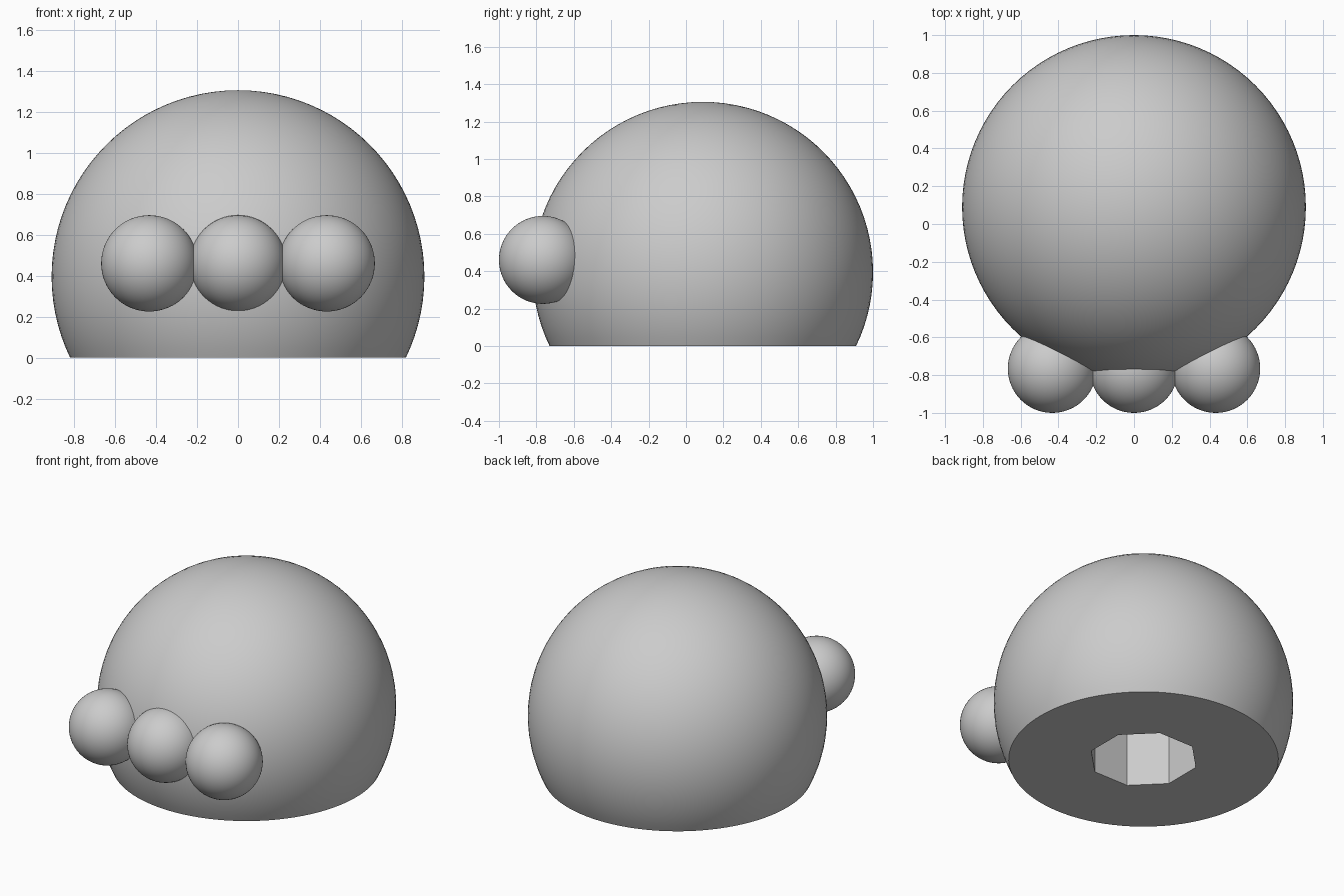
import bpy
import bmesh
import math

cube = bpy.data.objects.get("Cube")
if cube:
    bpy.data.objects.remove(cube, do_unlink=True)

grey = bpy.data.materials.new("plain grey")
grey.use_nodes = True
colour = (0.6, 0.6, 0.6, 1)
grey.diffuse_color = colour
grey.node_tree.nodes["Principled BSDF"].inputs["Base Color"].default_value = colour

BODY_RADIUS = 0.91
BODY_CENTRE = (0, 0.09, 0.395)
BALL_RADIUS = 0.235
BALL_SPACING = 0.433
SOCKET_RADIUS = 0.333
SOCKET_DEPTH = 0.6


def finish(obj):
    """Give a part its material and smooth shading with sharp edges kept."""
    obj.data.materials.clear()
    obj.data.materials.append(grey)
    bpy.ops.object.select_all(action="DESELECT")
    obj.select_set(True)
    bpy.context.view_layer.objects.active = obj
    bpy.ops.object.shade_smooth_by_angle(angle=math.radians(30))


def add_sphere(name, radius, centre, segments, rings):
    bpy.ops.mesh.primitive_uv_sphere_add(
        radius=radius, location=centre, segments=segments, ring_count=rings)
    obj = bpy.context.object
    obj.name = name
    return obj


# Domed body, sliced flat at the ground
body = add_sphere("body", BODY_RADIUS, BODY_CENTRE, 96, 48)
bm = bmesh.new()
bm.from_mesh(body.data)
cut = bmesh.ops.bisect_plane(
    bm, geom=bm.verts[:] + bm.edges[:] + bm.faces[:],
    plane_co=(0, 0, -BODY_CENTRE[2]), plane_no=(0, 0, -1), clear_outer=True)
rim = [e for e in cut["geom_cut"] if isinstance(e, bmesh.types.BMEdge)]
bmesh.ops.contextual_create(bm, geom=rim)
bmesh.ops.recalc_face_normals(bm, faces=bm.faces)
bm.to_mesh(body.data)
bm.free()

# Eight-sided socket in the underside, flats facing the axes
bpy.ops.mesh.primitive_cylinder_add(
    vertices=8, radius=SOCKET_RADIUS, depth=2 * SOCKET_DEPTH,
    location=(0, BODY_CENTRE[1], 0), rotation=(0, 0, math.pi / 8))
cutter = bpy.context.object
cutter.name = "socket_cutter"
cutter.hide_render = True

socket = body.modifiers.new("socket", "BOOLEAN")
socket.operation = "DIFFERENCE"
socket.solver = "EXACT"
socket.object = cutter
bpy.context.view_layer.objects.active = body
bpy.ops.object.modifier_apply(modifier=socket.name)
bpy.data.objects.remove(cutter, do_unlink=True)
finish(body)

# Row of three balls across the front
for name, side in (("right_ball", -1), ("middle_ball", 0), ("left_ball", 1)):
    centre = (side * BALL_SPACING, BALL_RADIUS - 1, 0.46)
    finish(add_sphere(name, BALL_RADIUS, centre, 64, 32))
